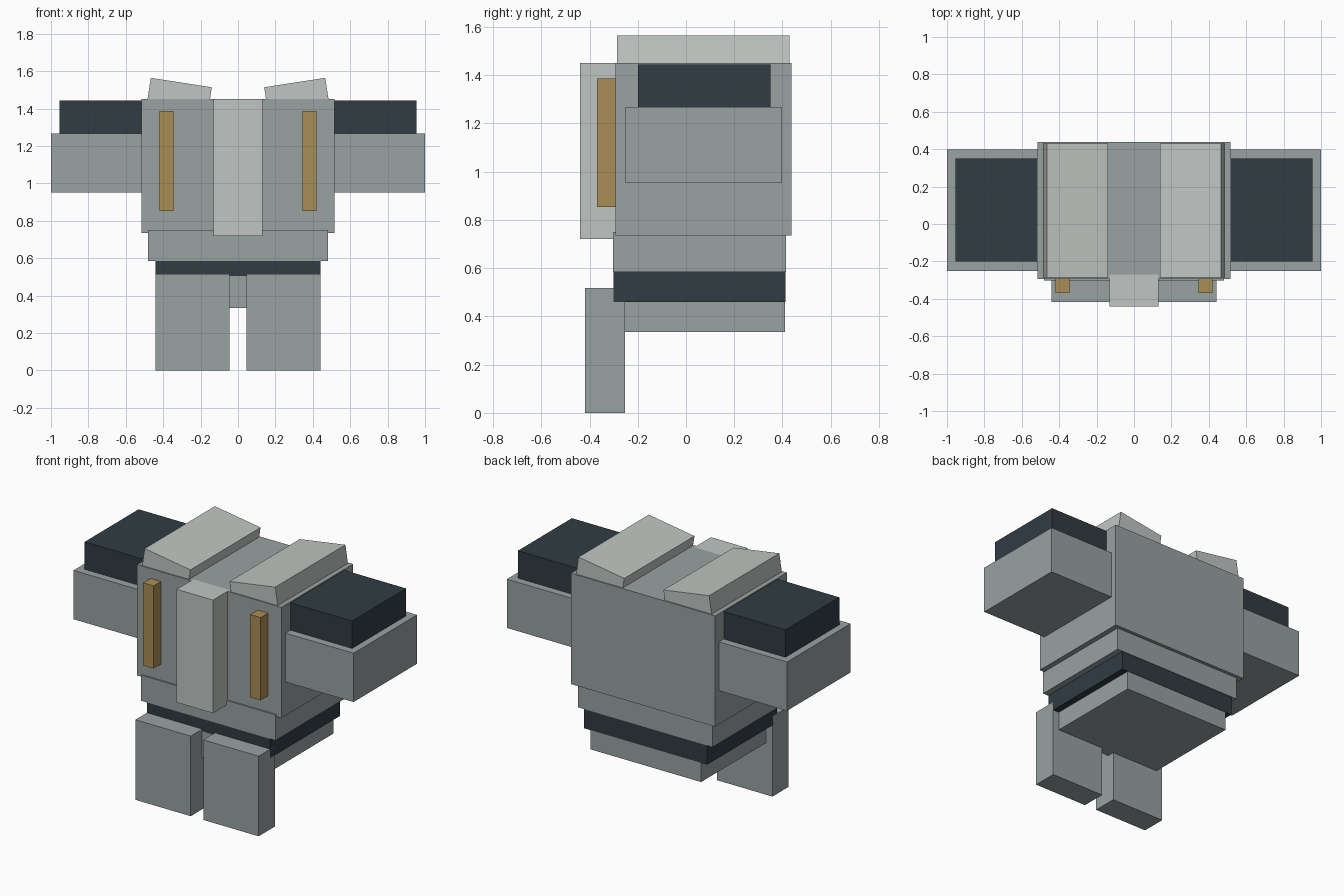
import bpy, math

if "Cube" in bpy.data.objects:
    bpy.data.objects.remove(bpy.data.objects["Cube"])


def material(name, rgb):
    m = bpy.data.materials.new(name)
    m.diffuse_color = (*rgb, 1)
    m.use_nodes = True
    m.node_tree.nodes["Principled BSDF"].inputs["Base Color"].default_value = m.diffuse_color
    return m


BODY = material("body_grey", (0.32, 0.36, 0.36))
LIGHT = material("light_grey", (0.53, 0.56, 0.54))
DARK = material("dark_slate", (0.03, 0.045, 0.055))
TAN = material("tan", (0.40, 0.27, 0.09))


def box(name, x, y, z, mat, tilt=0):
    """Box from (min, max) ranges, optionally tilted about the y axis."""
    centre = [(a + b) / 2 for a, b in (x, y, z)]
    bpy.ops.mesh.primitive_cube_add(size=1, location=centre, rotation=(0, tilt, 0))
    ob = bpy.context.object
    ob.name = name
    ob.scale = [b - a for a, b in (x, y, z)]
    ob.data.materials.append(mat)
    return ob


def pair(name, x, y, z, mat, tilt=0):
    """The same box on both sides of the body."""
    box("right_" + name, x, y, z, mat, tilt)
    box("left_" + name, (-x[1], -x[0]), y, z, mat, -tilt)


# Central body, top to bottom
box("torso", (-0.515, 0.515), (-0.293, 0.438), (0.735, 1.45), BODY)
box("waist", (-0.48, 0.48), (-0.303, 0.415), (0.585, 0.75), BODY)
box("belt", (-0.44, 0.44), (-0.30, 0.412), (0.46, 0.63), DARK)
box("pelvis", (-0.395, 0.395), (-0.302, 0.41), (0.335, 0.505), BODY)

# Chest panel and side strips
box("chest_panel", (-0.13, 0.13), (-0.44, -0.27), (0.72, 1.45), LIGHT)
pair("chest_strip", (0.345, 0.42), (-0.368, -0.293), (0.853, 1.387), TAN)

# Collar slabs rising toward the outside
pair("collar_slab", (0.148, 0.478), (-0.286, 0.43), (1.41, 1.54), LIGHT, math.radians(-8.8))

# Arms with dark shoulder pads
pair("arm", (0.50, 1.0), (-0.25, 0.398), (0.952, 1.267), BODY)
pair("shoulder_pad", (0.50, 0.955), (-0.20, 0.35), (1.26, 1.444), DARK)

# Legs in front of the pelvis
pair("leg", (0.045, 0.44), (-0.418, -0.253), (0.0, 0.517), BODY)
